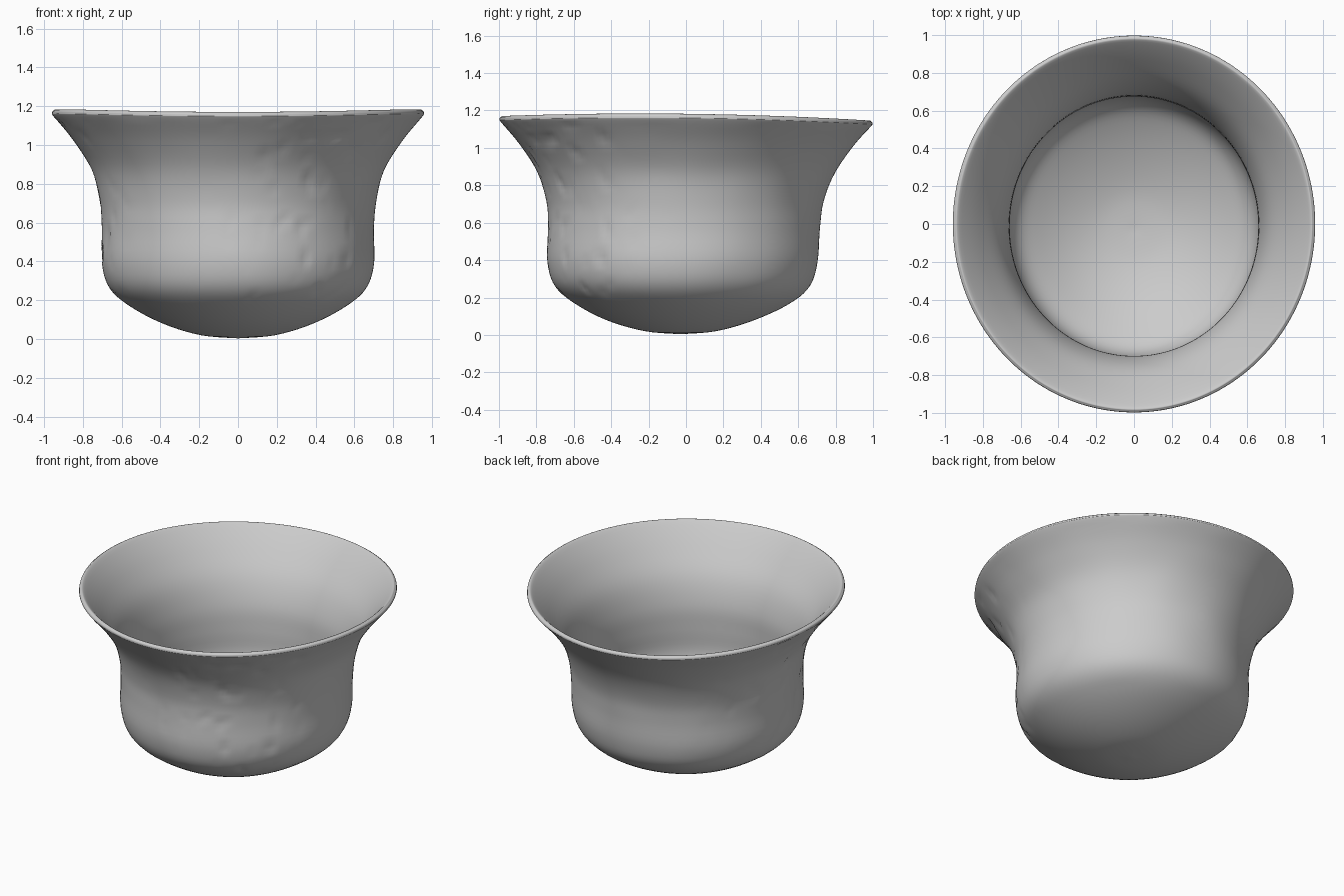
import bpy, bmesh, math
from mathutils import Vector, noise

if "Cube" in bpy.data.objects:
    bpy.data.objects.remove(bpy.data.objects["Cube"])

SEGMENTS = 192
STEPS = 5

# Closed wall profile, outer pole -> rim -> inner pole: (x radius, y radius, y centre, z)
PROFILE = [
    (0.00, 0.00, -0.03, 0.004), (0.19, 0.19, -0.03, 0.020),
    (0.38, 0.39, -0.03, 0.077), (0.55, 0.57, -0.02, 0.165),
    (0.66, 0.68, -0.02, 0.26), (0.702, 0.722, -0.018, 0.39),
    (0.700, 0.727, -0.012, 0.57), (0.712, 0.740, -0.006, 0.71),
    (0.755, 0.795, 0.00, 0.87), (0.85, 0.89, 0.00, 1.02),
    (0.947, 0.985, 0.00, 1.135), (0.958, 0.997, 0.00, 1.155),
    (0.950, 0.990, 0.00, 1.168), (0.925, 0.965, 0.00, 1.162),
    (0.82, 0.865, 0.00, 1.045), (0.717, 0.758, 0.00, 0.89),
    (0.668, 0.698, -0.006, 0.72), (0.658, 0.688, -0.012, 0.56),
    (0.660, 0.686, -0.016, 0.40), (0.615, 0.640, -0.02, 0.285),
    (0.51, 0.53, -0.02, 0.205), (0.35, 0.36, -0.03, 0.122),
    (0.18, 0.18, -0.03, 0.068), (0.00, 0.00, -0.03, 0.052),
]


def smooth_path(points, steps):
    """Catmull-Rom interpolation through the profile."""
    p = [Vector(q) for q in points]
    out = []
    for i in range(len(p) - 1):
        a, b, c, d = p[max(i - 1, 0)], p[i], p[i + 1], p[min(i + 2, len(p) - 1)]
        for s in range(steps):
            t = s / steps
            out.append(0.5 * (2 * b + (c - a) * t + (2 * a - 5 * b + 4 * c - d) * t * t
                              + (3 * b - a - 3 * c + d) * t ** 3))
    out.append(p[-1])
    return out


def weathering(co, angle):
    """Small pits, strongest on the front-right and left sides of the wall."""
    patch = max(0, math.cos(angle + 1.0)) ** 6 + 0.6 * max(0, math.cos(angle - 3.1)) ** 6
    pit = max(0.0, noise.noise(co * 11) - 0.25)
    return -0.03 * patch * pit + 0.003 * noise.noise(co * 4)


path = smooth_path(PROFILE, STEPS)
rim_index = 12 * STEPS

# Revolve the slightly oval profile, with a gently wavy rim
bm = bmesh.new()
rings = []
for i, (rx, ry, yc, z) in enumerate(path):
    if i in (0, len(path) - 1):
        rings.append([bm.verts.new((0, yc, z))])
        continue
    lift = min(1.0, max(0.0, (z - 0.6) / 0.56)) ** 2
    ring = []
    for k in range(SEGMENTS):
        a = math.tau * k / SEGMENTS
        dx, dy = math.cos(a), math.sin(a)
        co = Vector((rx * dx, yc + ry * dy, z))
        if i < rim_index - 10 and z > 0.2:
            w = weathering(co, a)
            co += Vector((dx * w, dy * w, 0))
        co.z += lift * (-0.003 - 0.012 * dy + 0.012 * math.cos(2 * a))
        ring.append(bm.verts.new(co))
    rings.append(ring)

for lower, upper in zip(rings, rings[1:]):
    for k in range(SEGMENTS):
        n = (k + 1) % SEGMENTS
        if len(lower) == 1:
            bm.faces.new((lower[0], upper[n], upper[k]))
        elif len(upper) == 1:
            bm.faces.new((lower[k], lower[n], upper[0]))
        else:
            bm.faces.new((lower[k], lower[n], upper[n], upper[k]))
bmesh.ops.recalc_face_normals(bm, faces=bm.faces)
for f in bm.faces:
    f.smooth = True

mesh = bpy.data.meshes.new("flared_bowl")
bm.to_mesh(mesh)
bm.free()
bowl = bpy.data.objects.new("flared_bowl", mesh)
bpy.context.collection.objects.link(bowl)
